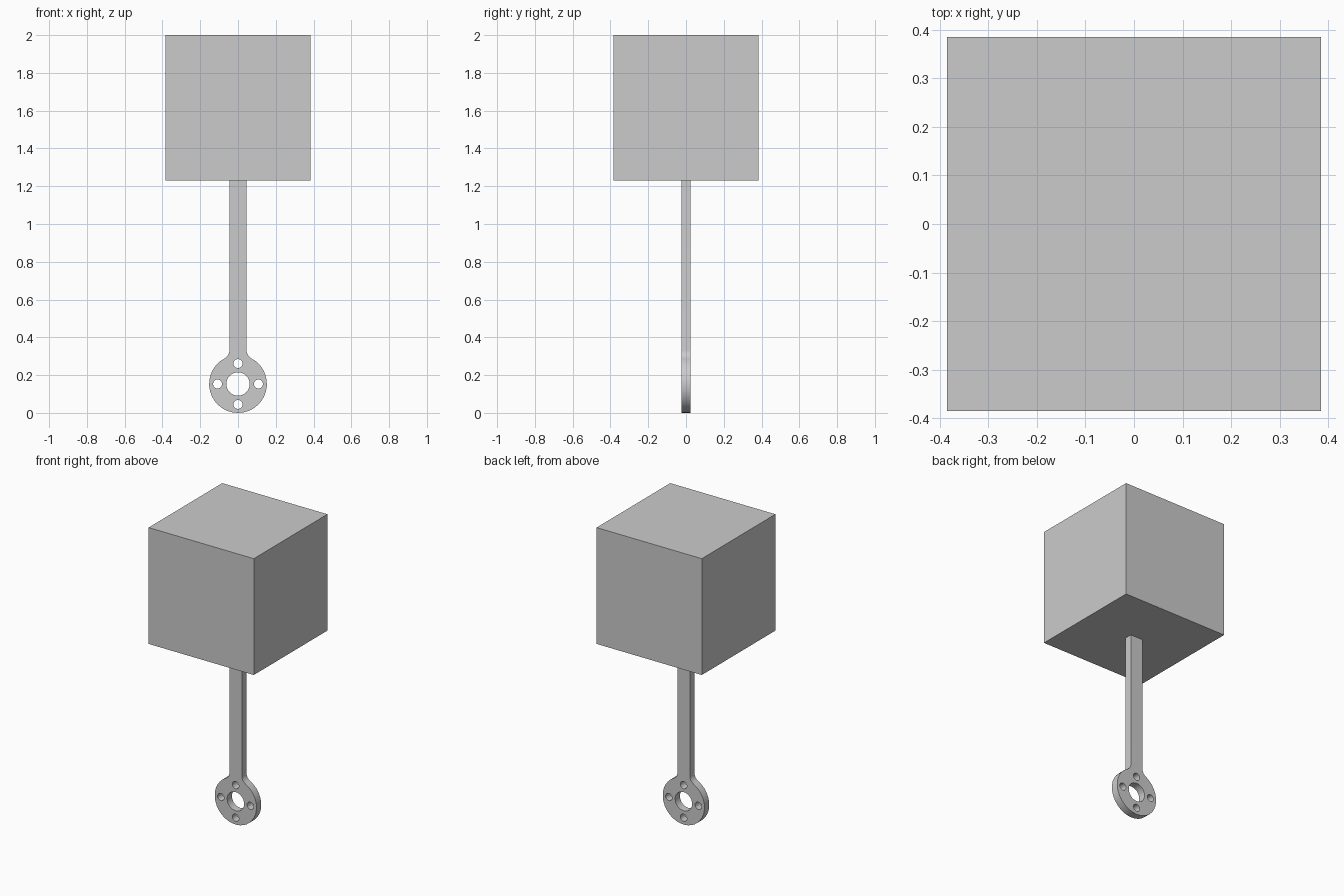
import bpy
from math import sin, cos, pi, atan2, hypot, radians

default = bpy.data.objects.get("Cube")
if default:
    bpy.data.objects.remove(default, do_unlink=True)

grey = bpy.data.materials.new("light_grey")
grey.use_nodes = True
COLOR = (0.6, 0.6, 0.6, 1)
grey.diffuse_color = COLOR
grey.node_tree.nodes["Principled BSDF"].inputs["Base Color"].default_value = COLOR

BLOCK, BLOCK_BOTTOM = 0.77, 1.23
RING_R = 0.153          # ring outer radius, also its centre height
ARM_HALF = 0.045
HALF_THICK = 0.025


def arc(cx, cz, r, start, end, steps):
    return [(cx + r * cos(start + (end - start) * i / steps),
             cz + r * sin(start + (end - start) * i / steps))
            for i in range(steps + 1)]


def circle(cx, cz, r, steps):
    return arc(cx, cz, r, 0, 2 * pi, steps)[:-1]


# Block on top
bpy.ops.mesh.primitive_cube_add(size=BLOCK, location=(0, 0, BLOCK_BOTTOM + BLOCK / 2))
block = bpy.context.object
block.name = "block"
block.data.materials.append(grey)

# Arm outline: right half with a fillet tangent to arm and ring, then mirrored
fillet = 0.051
fx = ARM_HALF + fillet
fz = RING_R + ((RING_R + fillet) ** 2 - fx ** 2) ** 0.5
join = atan2(fz - RING_R, fx)
right = arc(0, RING_R, RING_R, -pi / 2, join, 14)
right += arc(fx, fz, fillet, join + pi, pi, 6)[1:]
right.append((ARM_HALF, BLOCK_BOTTOM + 0.01))
outline = right + [(-x, z) for x, z in reversed(right[1:])]

# Centre bore and four bolt holes
loops = [outline, circle(0, RING_R, 0.062, 32)]
for k in range(4):
    a = k * pi / 2
    loops.append(circle(0.108 * cos(a), RING_R + 0.108 * sin(a), 0.024, 20))

curve = bpy.data.curves.new("arm_profile", "CURVE")
curve.dimensions = "2D"
curve.fill_mode = "BOTH"
curve.extrude = HALF_THICK
for loop in loops:
    spline = curve.splines.new("POLY")
    spline.points.add(len(loop) - 1)
    spline.use_cyclic_u = True
    for p, (x, z) in zip(spline.points, loop):
        p.co = (x, z, 0, 1)

arm = bpy.data.objects.new("arm_with_ring", curve)
bpy.context.collection.objects.link(arm)
arm.rotation_euler.x = pi / 2
bpy.ops.object.select_all(action="DESELECT")
arm.select_set(True)
bpy.context.view_layer.objects.active = arm
bpy.ops.object.convert(target="MESH")
arm = bpy.context.object
arm.name = "arm_with_ring"

# Weld the caps to the walls and face everything outward
bpy.ops.object.mode_set(mode="EDIT")
bpy.ops.mesh.select_all(action="SELECT")
bpy.ops.mesh.remove_doubles(threshold=0.0001)
bpy.ops.mesh.normals_make_consistent(inside=False)
bpy.ops.object.mode_set(mode="OBJECT")
arm.data.materials.clear()
arm.data.materials.append(grey)
bpy.ops.object.shade_smooth_by_angle(angle=radians(35))
